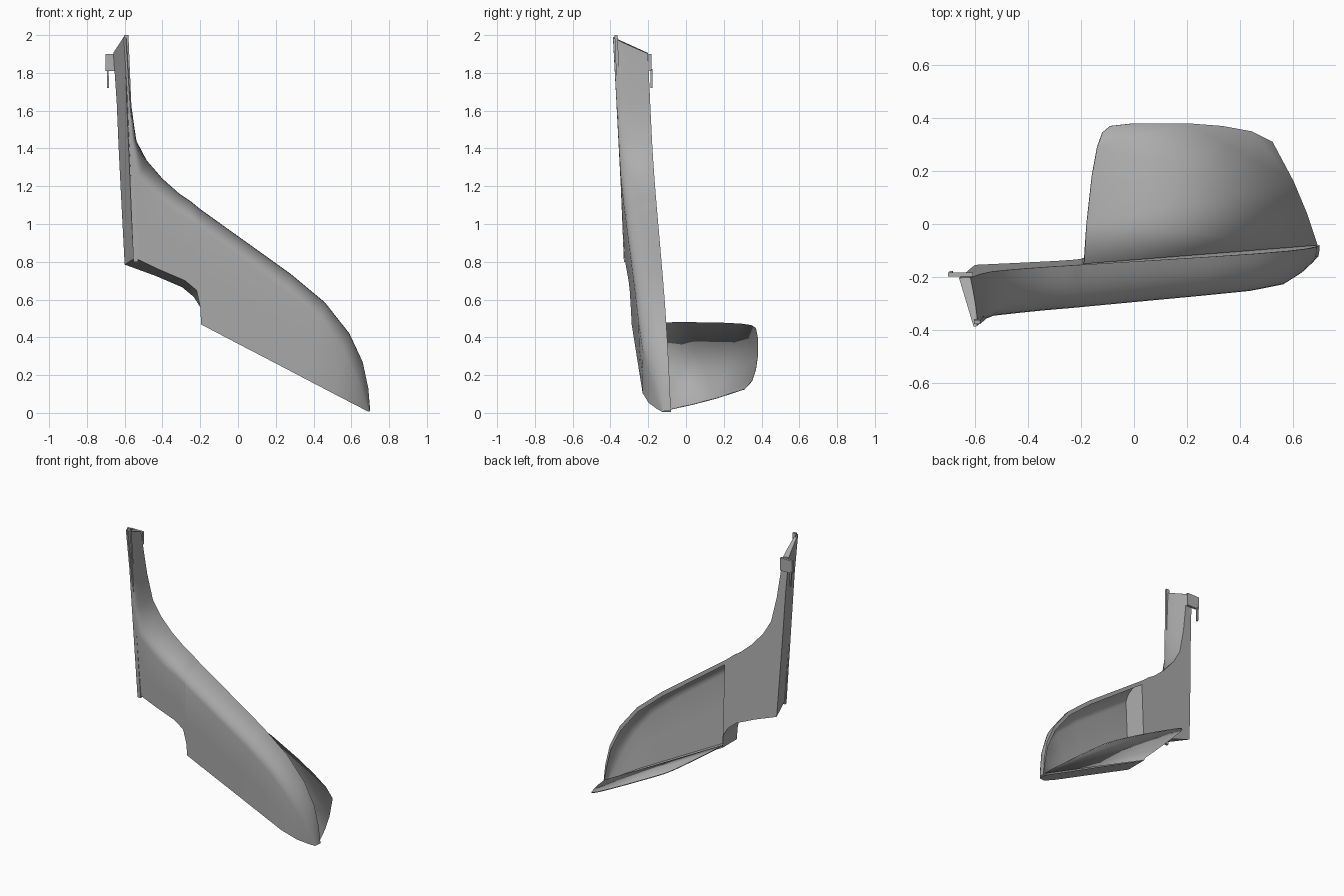
import bpy, bmesh
from math import sin, cos, pi
from mathutils import Vector

cube = bpy.data.objects.get("Cube")
if cube:
    bpy.data.objects.remove(cube, do_unlink=True)

grey = bpy.data.materials.new("plain_grey")
grey.use_nodes = True
grey.diffuse_color = (0.42, 0.42, 0.42, 1)
grey.node_tree.nodes["Principled BSDF"].inputs["Base Color"].default_value = (0.42, 0.42, 0.42, 1)


def finish(name, bm, angle=0.6):
    bmesh.ops.remove_doubles(bm, verts=bm.verts, dist=0.0005)
    bmesh.ops.recalc_face_normals(bm, faces=bm.faces)
    mesh = bpy.data.meshes.new(name)
    bm.to_mesh(mesh)
    bm.free()
    mesh.materials.append(grey)
    obj = bpy.data.objects.new(name, mesh)
    bpy.context.collection.objects.link(obj)
    bpy.ops.object.select_all(action='DESELECT')
    bpy.context.view_layer.objects.active = obj
    obj.select_set(True)
    bpy.ops.object.shade_smooth_by_angle(angle=angle)
    return obj


def strip(bm, rows):
    """Skin neighbouring rows of points with quads."""
    grid = [[bm.verts.new(p) for p in row] for row in rows]
    for a, b in zip(grid, grid[1:]):
        for j in range(len(a) - 1):
            bm.faces.new((a[j], a[j + 1], b[j + 1], b[j]))


def front_y(x, z):
    return -0.253 + 0.057 * x - 0.05 * z + 2.4 * max(0, x - 0.5) ** 2


def back_y(x, z):
    return -0.102 + 0.032 * x - 0.042 * z


# Stations down the panel: inner edge (x, z), outer edge (x, z)
stations = [
    (-.605, 1.99, -.578, 1.98), (-.587, 1.7, -.557, 1.65), (-.577, 1.45, -.53, 1.45),
    (-.565, 1.2, -.48, 1.34), (-.545, .82, -.40, 1.24), (-.42, .76, -.31, 1.16),
    (-.28, .70, -.25, 1.12), (-.22, .65, -.22, 1.095), (-.2, .56, -.21, 1.087),
    (-.195, .468, -.195, 1.075), (0, .366, .05, .90), (.2, .262, .28, .735),
    (.36, .178, .46, .585), (.5, .105, .59, .42), (.6, .053, .66, .27),
    (.66, .022, .69, .13), (.69, .006, .70, .01)]
SPLIT = 9  # station of the wall between pillar and recess

sections, inner_backs, lips = [], [], []
for i, (qx, qz, px, pz) in enumerate(stations):
    q, p = Vector((qx, 0, qz)), Vector((px, 0, pz))
    length = (p - q).length
    d = (p - q).normalized()
    w = min(0.1, 0.6 * length)
    lean = max(0, pz - 1.3) / 0.7
    row = []
    for k in (0, 0.5):
        c = q.lerp(p - d * w, k)
        row.append(Vector((c.x, front_y(c.x, c.z), c.z)))
    for s in range(8):
        a = s / 7 * pi / 2
        t = 1 - cos(a)
        c = p - d * w * (1 - sin(a)) + Vector((-0.04, 0, -0.08)) * lean * t
        yf, yb = front_y(c.x, c.z), back_y(c.x, c.z)
        row.append(Vector((c.x, yf + (yb - yf) * t, c.z)))
    sections.append(row)
    end = row[-1]
    lips.append([end, end - d * min(0.03, 0.3 * length)])
    dx, dz = (-.055, -.035) if i < 5 else (-.015, -.035) if i < 8 else (0, 0)
    x, z = qx + dx, qz + dz - 0.05 * lean
    inner_backs.append(Vector((x, back_y(x, z), z)))

# Curved outer panel
bm = bmesh.new()
strip(bm, sections)
# Inner side, notch and lower edge
strip(bm, [[s[0], b] for s, b in zip(sections, inner_backs)])
# Pillar back
strip(bm, [[inner_backs[i], sections[i][-1]] for i in range(SPLIT + 1)])
# Recess rim
strip(bm, lips[SPLIT:])
# Pillar top cap and recess wall
for i in (0, SPLIT):
    bm.faces.new([bm.verts.new(p) for p in sections[i] + [inner_backs[i]]])
finish("side_panel", bm)

# Sloping floor plate
outline = [(-.19, -.15), (-.18, 0), (-.16, .18), (-.14, .29), (-.12, .345), (-.09, .37),
           (0, .38), (.2, .38), (.33, .37), (.44, .35), (.52, .31), (.6, .16),
           (.65, .04), (.69, -.08)]
bm = bmesh.new()
bm.faces.new([bm.verts.new((x, y, .476 - .522 * (x + .19) + .045 * (y + .1))) for x, y in outline])
floor = finish("floor_plate", bm)
solid = floor.modifiers.new("thickness", 'SOLIDIFY')
solid.thickness = 0.006


# Slim trim along the front of the pillar
def bar(name, a, b, half_x, half_y):
    bm = bmesh.new()
    corners = [(-half_x, -half_y), (half_x, -half_y), (half_x, half_y), (-half_x, half_y)]
    ends = [[bm.verts.new(Vector(e) + Vector((u, v, 0))) for u, v in corners] for e in (a, b)]
    for j in range(4):
        k = (j + 1) % 4
        bm.faces.new((ends[0][j], ends[0][k], ends[1][k], ends[1][j]))
    bm.faces.new(ends[0])
    bm.faces.new(ends[1])
    return finish(name, bm)


bar("pillar_trim", (-.542, -.321, .80), (-.592, -.382 + .012, 2.0), .012, .008)
# Small bracket at the top of the pillar
bar("bracket_plate", (-.655, -.19, 1.81), (-.655, -.19, 1.9), .047, .008)
bar("bracket_pin", (-.688, -.183, 1.72), (-.69, -.183, 1.82), .005, .006)
